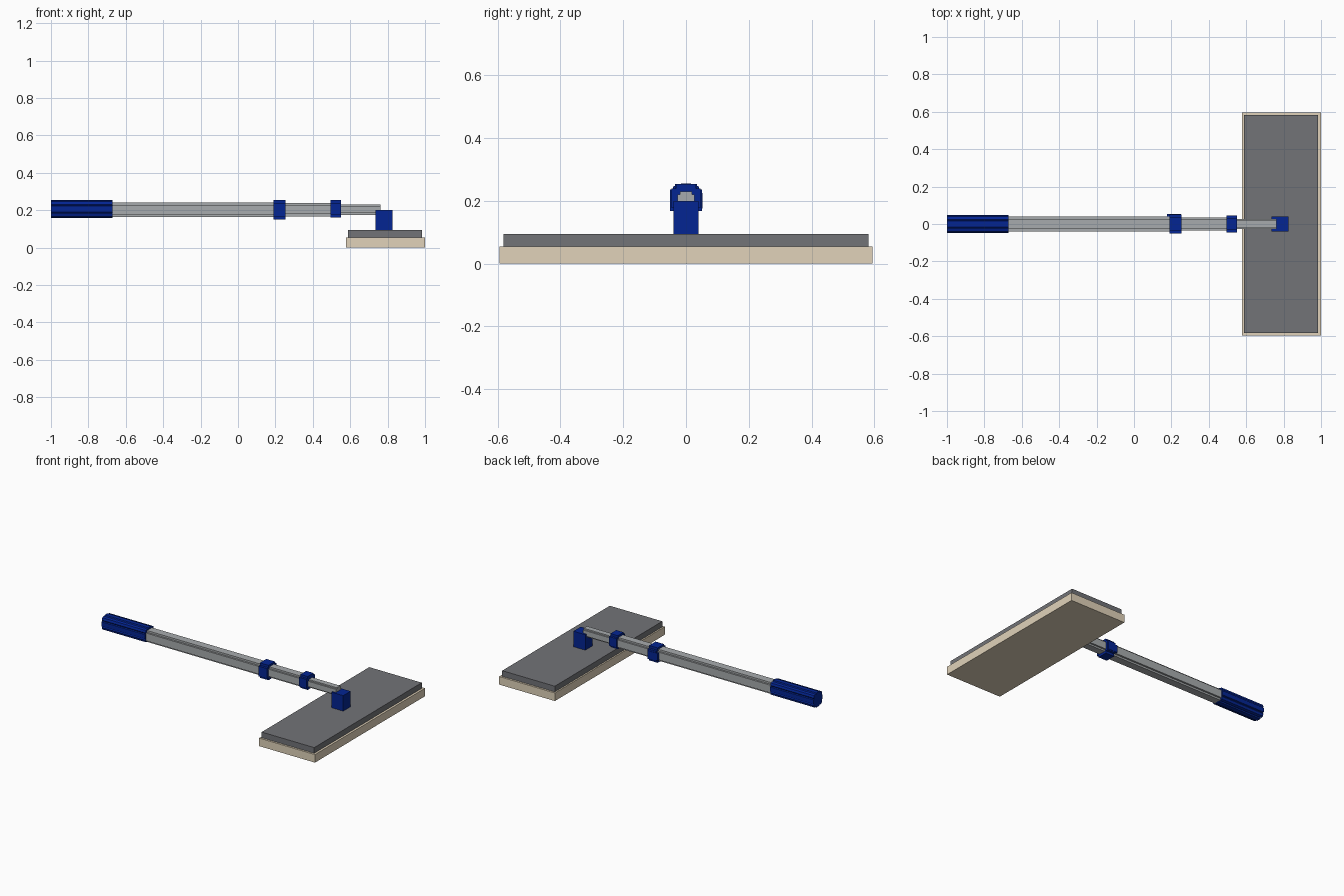
import bpy
import bmesh

if "Cube" in bpy.data.objects:
    bpy.data.objects.remove(bpy.data.objects["Cube"])


def material(name, rgb):
    m = bpy.data.materials.new(name)
    m.diffuse_color = (*rgb, 1)
    m.use_nodes = True
    m.node_tree.nodes["Principled BSDF"].inputs["Base Color"].default_value = m.diffuse_color
    return m


BLUE = material("blue_plastic", (0.001, 0.018, 0.29))
METAL = material("grey_metal", (0.39, 0.41, 0.42))
SLATE = material("dark_grey_plastic", (0.168, 0.172, 0.185))
BEIGE = material("beige_cloth", (0.75, 0.65, 0.49))


def prism(name, outline, x0, x1, mat):
    """Extrude a (y, z) outline along x."""
    n = len(outline)
    verts = [(x, y, z) for x in (x0, x1) for y, z in outline]
    faces = [(i, (i + 1) % n, n + (i + 1) % n, n + i) for i in range(n)]
    faces += [tuple(range(n))[::-1], tuple(range(n, 2 * n))]
    me = bpy.data.meshes.new(name)
    me.from_pydata(verts, [], faces)
    bm = bmesh.new()
    bm.from_mesh(me)
    bmesh.ops.recalc_face_normals(bm, faces=bm.faces[:])
    bm.to_mesh(me)
    bm.free()
    me.materials.append(mat)
    ob = bpy.data.objects.new(name, me)
    bpy.context.collection.objects.link(ob)
    return ob


def box(name, lo, hi, mat):
    outline = [(lo[1], lo[2]), (hi[1], lo[2]), (hi[1], hi[2]), (lo[1], hi[2])]
    return prism(name, outline, lo[0], hi[0], mat)


def stepped(r, steps, cz):
    """Blocky round section: one quadrant of steps turned four times."""
    quad = [(r * a, r * b) for a, b in steps]
    pts = []
    for _ in range(4):
        pts += quad
        quad = [(-b, a) for a, b in quad]
    return [(y, z + cz) for y, z in pts]


CROSS = [(1, -0.68), (1, 0.68), (0.68, 0.68)]
# flat ribs on the sides and corners with grooves between them
FLUTED = [(0.98, -0.3), (0.98, 0.3), (0.82, 0.36), (0.9, 0.5),
          (0.8, 0.8), (0.5, 0.9), (0.36, 0.82), (0.3, 0.98)]

# telescopic pole
prism("grip", stepped(0.05, FLUTED[:-1], 0.206), -1.0, -0.67, BLUE)
prism("outer_pole", stepped(0.039, CROSS, 0.202), -0.68, 0.22, METAL)
prism("middle_pole", stepped(0.036, CROSS, 0.203), 0.21, 0.52, METAL)
prism("inner_pole", stepped(0.027, CROSS, 0.202), 0.50, 0.762, METAL)

# locking collars
prism("large_collar", stepped(0.051, CROSS, 0.202), 0.19, 0.255, BLUE)
box("collar_clip", (0.177, 0.038, 0.175), (0.25, 0.053, 0.225), BLUE)
prism("small_collar", stepped(0.046, CROSS, 0.208), 0.495, 0.55, BLUE)

# mop head
box("head_joint", (0.735, -0.04, 0.09), (0.825, 0.04, 0.2), BLUE)
box("head_plate", (0.587, -0.582, 0.053), (0.985, 0.582, 0.094), SLATE)
box("cleaning_pad", (0.577, -0.595, 0.0), (1.0, 0.595, 0.055), BEIGE)
